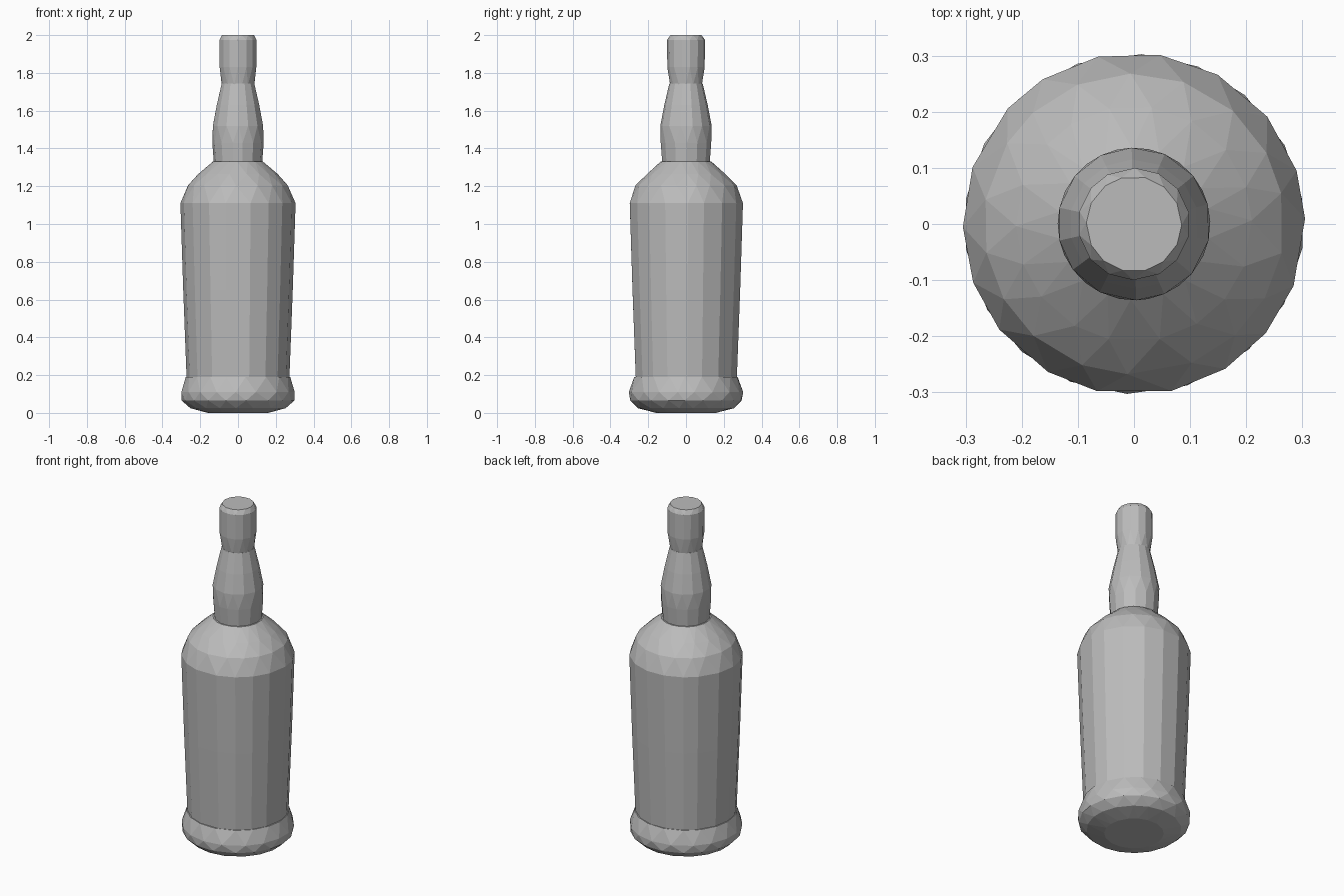
import bpy
import bmesh
import math
import random

random.seed(4)
cube = bpy.data.objects.get("Cube")
if cube:
    bpy.data.objects.remove(cube, do_unlink=True)

# Single plain grey
grey = bpy.data.materials.new("plain_grey")
grey.use_nodes = True
colour = (0.5, 0.5, 0.5, 1)
grey.diffuse_color = colour
grey.node_tree.nodes["Principled BSDF"].inputs["Base Color"].default_value = colour


def faceted_lathe(name, profile, sides, wobble):
    """Closed turned part; profile rows are radius, height, twist in steps."""
    bm = bmesh.new()
    offsets = [random.uniform(-wobble, wobble) for _ in range(sides)]
    rings = []
    for radius, height, twist in profile:
        ring = []
        for i in range(sides):
            angle = math.tau * (i + twist + offsets[i]) / sides
            ring.append(bm.verts.new((radius * math.cos(angle),
                                      radius * math.sin(angle), height)))
        rings.append((ring, twist))
    for (low, t0), (high, t1) in zip(rings, rings[1:]):
        for i in range(sides):
            j = (i + 1) % sides
            a, b, c, d = low[i], low[j], high[j], high[i]
            if t0 == t1:
                bm.faces.new((a, b, c, d))
            elif t1 > t0:
                bm.faces.new((a, b, d))
                bm.faces.new((b, c, d))
            else:
                bm.faces.new((a, b, c))
                bm.faces.new((a, c, d))
    bm.faces.new(rings[0][0][::-1])
    bm.faces.new(rings[-1][0])
    bmesh.ops.recalc_face_normals(bm, faces=bm.faces)
    mesh = bpy.data.meshes.new(name)
    bm.to_mesh(mesh)
    bm.free()
    mesh.materials.append(grey)
    obj = bpy.data.objects.new(name, mesh)
    bpy.context.collection.objects.link(obj)
    return obj


# Bulging foot
faceted_lathe("bottle_foot", [
    (0.16, 0.0, 0), (0.255, 0.025, 0.5), (0.298, 0.065, 0),
    (0.303, 0.11, 0.5), (0.277, 0.19, 0)], 18, 0.15)

# Tapered body with rounded shoulder
faceted_lathe("bottle_body", [
    (0.272, 0.18, 0), (0.29, 0.65, 0), (0.305, 1.11, 0),
    (0.268, 1.205, 0.5), (0.21, 1.265, 0), (0.135, 1.33, 0.5)], 18, 0.15)

# Swollen neck
faceted_lathe("bottle_neck", [
    (0.128, 1.325, 0), (0.136, 1.43, 0), (0.136, 1.52, 0.5),
    (0.115, 1.63, 0.5), (0.088, 1.745, 0.5)], 14, 0.1)

# Stopper cap
faceted_lathe("bottle_cap", [
    (0.086, 1.735, 0), (0.099, 1.83, 0.5),
    (0.1, 1.975, 0.5), (0.085, 2.0, 0)], 14, 0.1)
